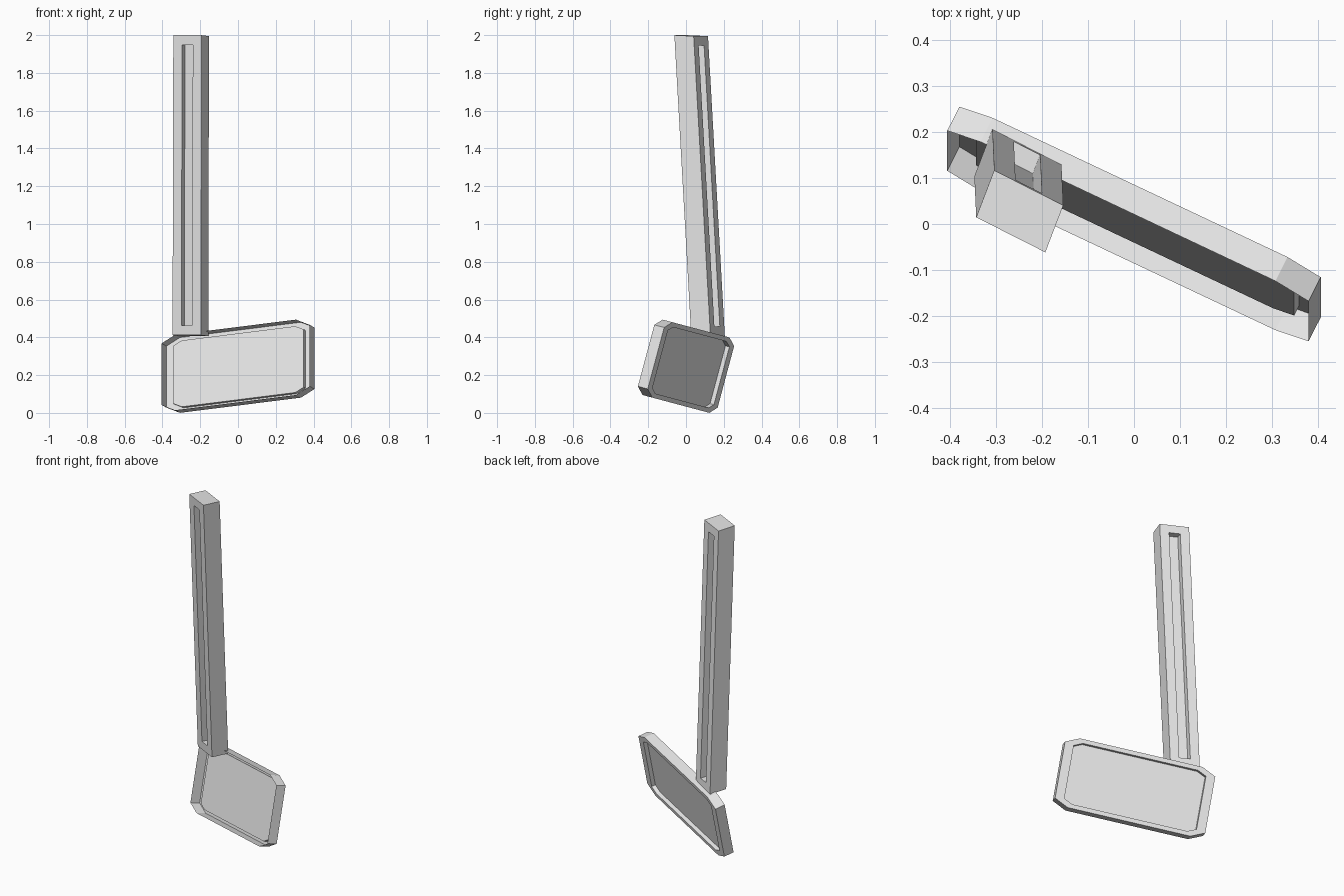
import bpy
import bmesh
from mathutils import Matrix, Vector

cube = bpy.data.objects.get("Cube")
if cube:
    bpy.data.objects.remove(cube, do_unlink=True)

grey = bpy.data.materials.new("plain grey")
grey.use_nodes = True
colour = (0.8, 0.8, 0.8, 1)
grey.diffuse_color = colour
grey.node_tree.nodes["Principled BSDF"].inputs["Base Color"].default_value = colour


def ring(y, half_x, half_z, cut=0):
    """Rectangle facing the front at depth y, with optional cut corners."""
    points = []
    for sx, sz in ((-1, -1), (1, -1), (1, 1), (-1, 1)):
        if cut:
            pair = [Vector((sx * half_x, y, sz * (half_z - cut))),
                    Vector((sx * (half_x - cut), y, sz * half_z))]
            points += pair if sx * sz > 0 else pair[::-1]
        else:
            points.append(Vector((sx * half_x, y, sz * half_z)))
    return points


def skin(name, rings, axes, centre, cap_front=True):
    """Join rings from front to back, then place them along three axes."""
    bm = bmesh.new()
    frame = Matrix(axes).transposed()
    loops = [[bm.verts.new(frame @ p + Vector(centre)) for p in r] for r in rings]
    for front, back in zip(loops, loops[1:]):
        for k in range(len(front)):
            n = (k + 1) % len(front)
            bm.faces.new((front[k], back[k], back[n], front[n]))
    if cap_front:
        bm.faces.new(loops[0])
    bm.faces.new(loops[-1][::-1])
    mesh = bpy.data.meshes.new(name)
    bm.to_mesh(mesh)
    bm.free()
    mesh.materials.append(grey)
    obj = bpy.data.objects.new(name, mesh)
    bpy.context.collection.objects.link(obj)
    return obj


# Head: a tilted tray, open at the front, with a panel pressed in from the back
along = Vector((0.8985, -0.424, 0.113)).normalized()
up = Vector((0, 0.258, 0.966)).normalized()
inward = up.cross(along)
skin("head_tray",
     [ring(-0.5, 0.5, 0.5, 0.092),
      ring(0.5, 0.5, 0.5, 0.092),
      ring(0.5, 0.44, 0.44, 0.057),
      ring(0.1, 0.44, 0.44, 0.057)],
     (along * 0.873, inward * 0.06, up * 0.413), (0, 0, 0.247), cap_front=False)

# Handle: a leaning bar with a long slot in its front and back
skin("handle",
     [ring(-0.1, 0.19, 0.468),
      ring(-0.5, 0.19, 0.468),
      ring(-0.5, 0.5, 0.5),
      ring(0.5, 0.5, 0.5),
      ring(0.5, 0.19, 0.468),
      ring(0.1, 0.19, 0.468)],
     ((0.15, -0.076, 0), (0.039, 0.102, -0.005), (0.004, -0.089, 1.588)),
     (-0.25, 0.072, 1.203))
